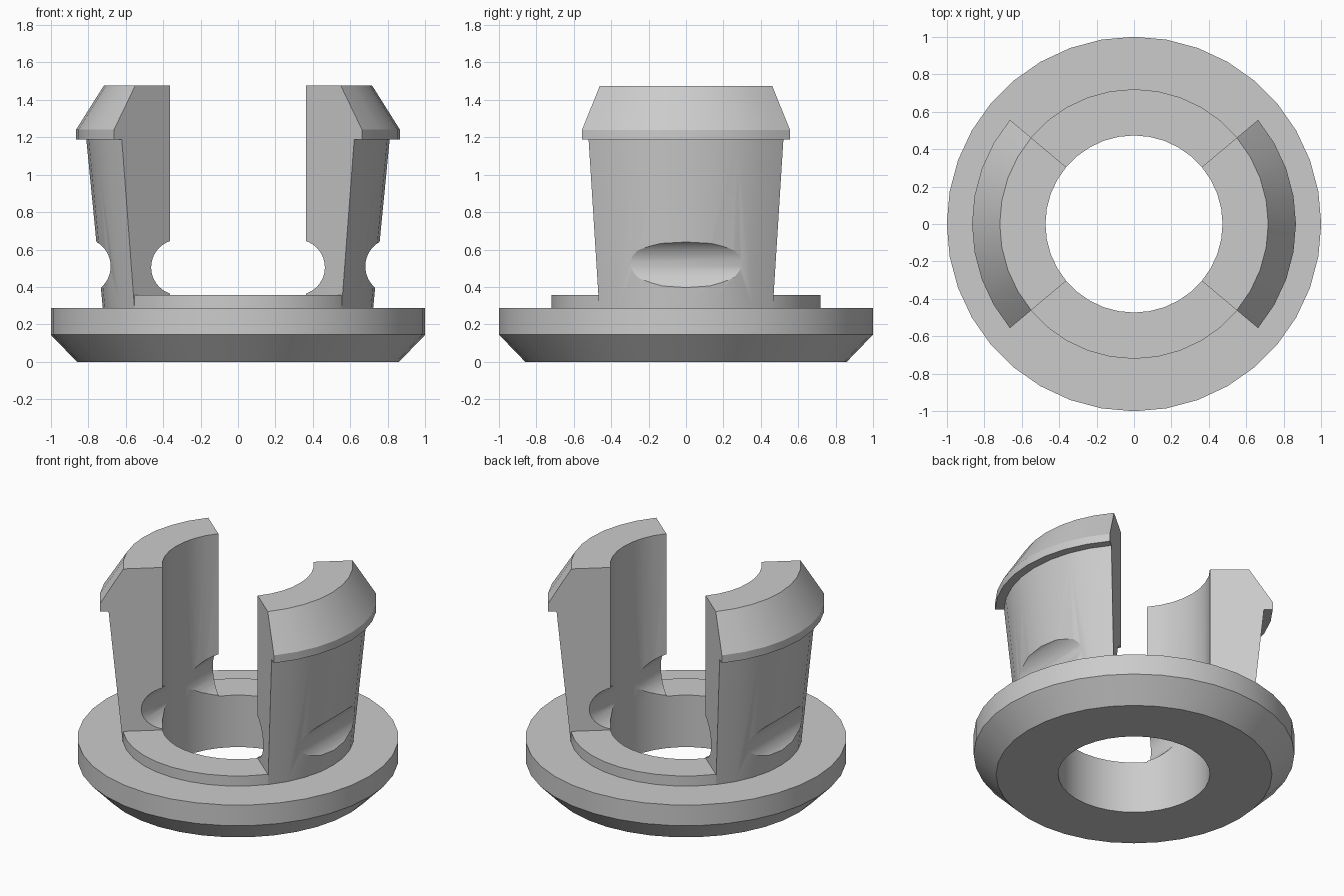
import bpy, bmesh, math
from mathutils import Matrix

if "Cube" in bpy.data.objects:
    bpy.data.objects.remove(bpy.data.objects["Cube"], do_unlink=True)

grey = bpy.data.materials.new("plain_grey")
grey.use_nodes = True
colour = (0.6, 0.6, 0.6, 1)
grey.diffuse_color = colour
grey.node_tree.nodes["Principled BSDF"].inputs["Base Color"].default_value = colour


def add_object(name, bm):
    bmesh.ops.recalc_face_normals(bm, faces=bm.faces)
    mesh = bpy.data.meshes.new(name)
    bm.to_mesh(mesh)
    bm.free()
    obj = bpy.data.objects.new(name, mesh)
    bpy.context.collection.objects.link(obj)
    mesh.materials.append(grey)
    return obj


def activate(obj):
    bpy.ops.object.select_all(action="DESELECT")
    obj.select_set(True)
    bpy.context.view_layer.objects.active = obj


def revolve(name, profile, start, sweep, steps):
    """Sweep a closed (radius, z) profile about z, capping partial sweeps."""
    bm = bmesh.new()
    full = sweep == 360
    rings = []
    for i in range(steps if full else steps + 1):
        a = math.radians(start + sweep * i / steps)
        rings.append([bm.verts.new((r * math.cos(a), r * math.sin(a), z)) for r, z in profile])
    n = len(profile)
    for i in range(steps):
        a, b = rings[i], rings[(i + 1) % len(rings)]
        for j in range(n):
            k = (j + 1) % n
            bm.faces.new((a[j], b[j], b[k], a[k]))
    if not full:
        bm.faces.new(rings[0])
        bm.faces.new(rings[-1])
    return add_object(name, bm)


def cut_cylinder(obj, x, z, radius):
    """Cut a straight round channel running along y."""
    bm = bmesh.new()
    bmesh.ops.create_cone(bm, cap_ends=True, segments=40, radius1=radius, radius2=radius, depth=3,
                          matrix=Matrix.Translation((x, 0, z)) @ Matrix.Rotation(math.pi / 2, 4, "X"))
    cutter = add_object("channel_cutter", bm)
    cutter.hide_render = True
    activate(obj)
    mod = obj.modifiers.new("channel", "BOOLEAN")
    mod.operation = "DIFFERENCE"
    mod.solver = "EXACT"
    mod.object = cutter
    bpy.ops.object.modifier_apply(modifier=mod.name)
    bpy.data.objects.remove(cutter, do_unlink=True)


def smooth(obj):
    activate(obj)
    bpy.ops.object.shade_smooth_by_angle(angle=math.radians(25))


# Chamfered flange with its raised collar and central bore
HOLE = 0.473
flange = revolve("flange", [(HOLE, 0), (0.86, 0), (1, 0.145), (1, 0.287), (0.72, 0.287),
                            (0.72, 0.357), (HOLE, 0.357)], 0, 360, 36)
smooth(flange)

# Two barbed snap arms, thinned by hinge channels inside and out
arm_profile = [(HOLE, 0.357), (0.722, 0.287), (0.81, 1.187), (0.865, 1.187),
               (0.865, 1.24), (0.717, 1.475), (HOLE, 1.475)]
for name, side in (("left_snap_arm", 1), ("right_snap_arm", -1)):
    arm = revolve(name, arm_profile, -40 if side > 0 else 140, 80, 8)
    cut_cylinder(arm, side * 0.83, 0.51, 0.15)
    cut_cylinder(arm, side * 0.316, 0.505, 0.148)
    smooth(arm)
